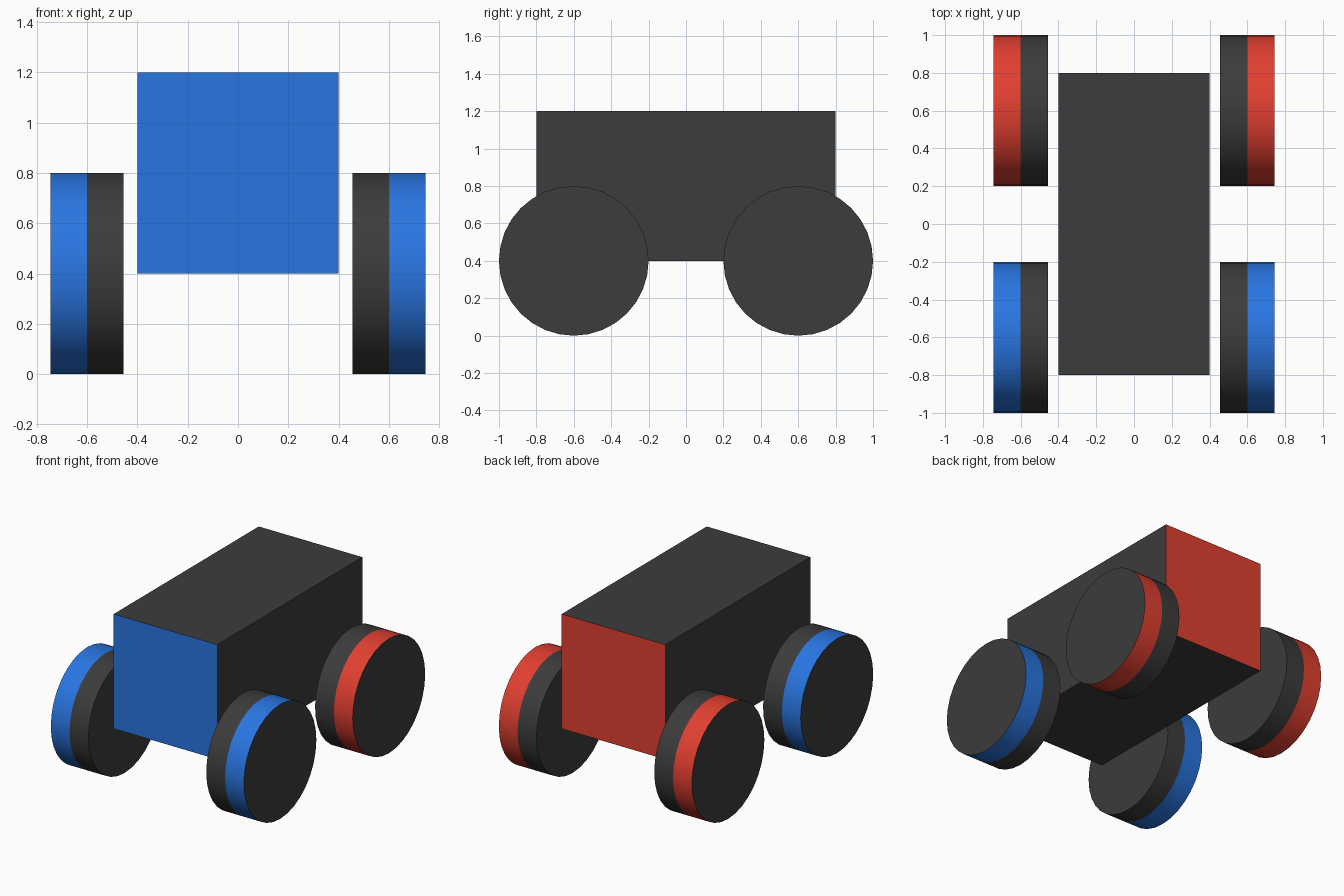
import bpy, bmesh
from math import radians
from mathutils import Matrix

if "Cube" in bpy.data.objects:
    bpy.data.objects.remove(bpy.data.objects["Cube"])


def material(name, rgb):
    m = bpy.data.materials.new(name)
    m.diffuse_color = (*rgb, 1)
    m.use_nodes = True
    m.node_tree.nodes["Principled BSDF"].inputs["Base Color"].default_value = m.diffuse_color
    return m


dark = material("dark", (0.045, 0.045, 0.045))
blue = material("blue", (0.022, 0.18, 0.76))
red = material("red", (0.76, 0.05, 0.03))


def add_object(name, bm, mats):
    mesh = bpy.data.meshes.new(name)
    bm.to_mesh(mesh)
    bm.free()
    for m in mats:
        mesh.materials.append(m)
    ob = bpy.data.objects.new(name, mesh)
    bpy.context.collection.objects.link(ob)
    return ob


# Body: dark box with a blue front face and a red back face
bm = bmesh.new()
bmesh.ops.create_cube(bm, size=1)
bmesh.ops.scale(bm, vec=(0.8, 1.6, 0.8), verts=bm.verts)
bmesh.ops.translate(bm, vec=(0, 0, 0.8), verts=bm.verts)
bm.normal_update()
for f in bm.faces:
    f.material_index = 1 if f.normal.y < -0.5 else 2 if f.normal.y > 0.5 else 0
add_object("body", bm, [dark, blue, red])


# Wheels: tread split at mid-width, with the outer half coloured
def wheel(name, side, y, colour):
    bm = bmesh.new()
    bmesh.ops.create_cone(bm, cap_ends=True, segments=32, radius1=0.4, radius2=0.4,
                          depth=0.29, matrix=Matrix.Rotation(radians(90), 4, 'Y'))
    bmesh.ops.bisect_plane(bm, geom=bm.verts[:] + bm.edges[:] + bm.faces[:],
                           plane_co=(0, 0, 0), plane_no=(1, 0, 0))
    bm.normal_update()
    for f in bm.faces:
        cap = abs(f.normal.x) > 0.5
        f.smooth = not cap
        outer = f.calc_center_median().x * side > 0
        f.material_index = 1 if outer and not cap else 0
    for e in bm.edges:
        if any(abs(f.normal.x) > 0.5 for f in e.link_faces):
            e.smooth = False
    ob = add_object(name, bm, [dark, colour])
    ob.location = (side * 0.6, y, 0.4)


for side, side_name in ((-1, "left"), (1, "right")):
    wheel("front_wheel_" + side_name, side, -0.6, blue)
    wheel("back_wheel_" + side_name, side, 0.6, red)
